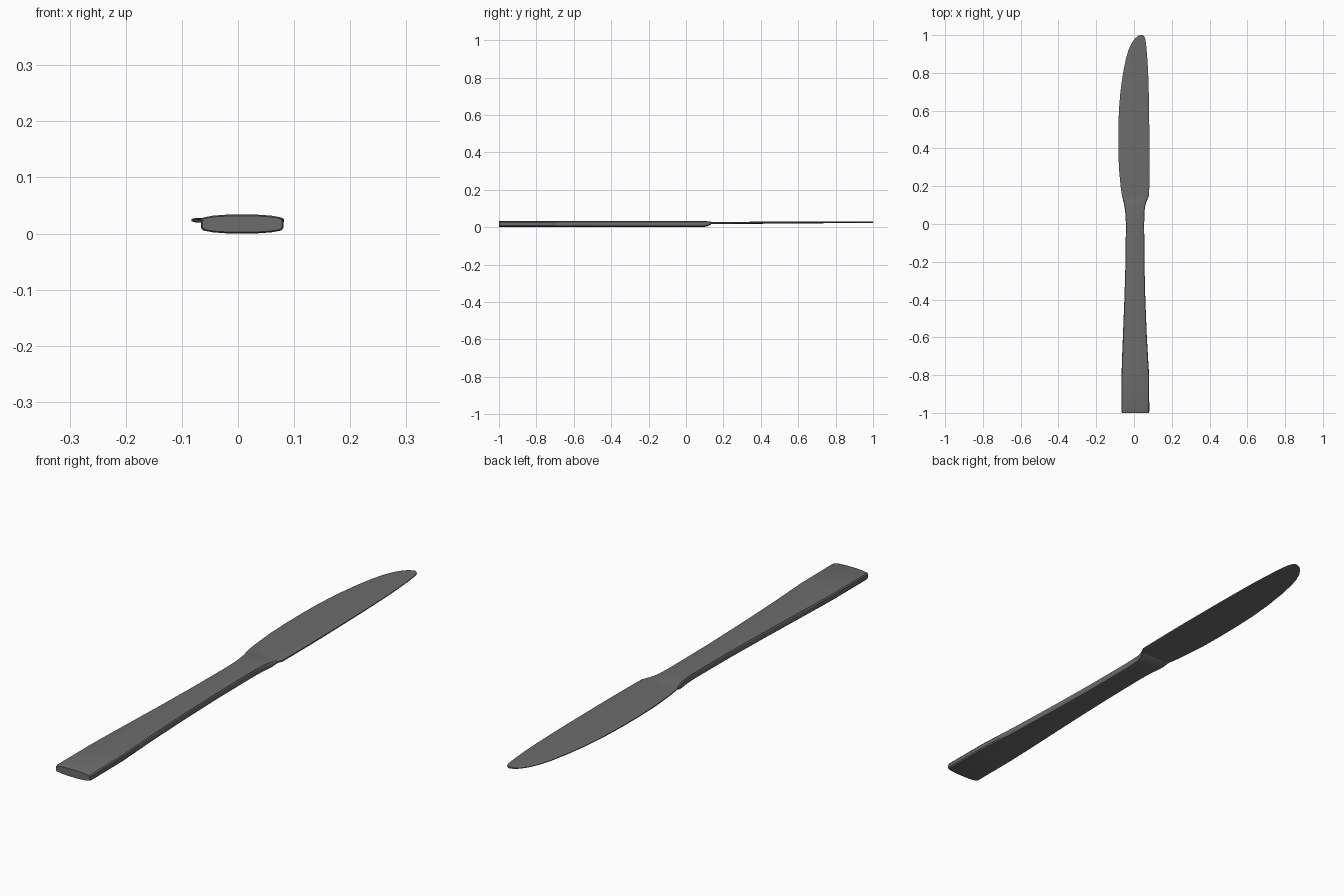
import bpy, bmesh

if "Cube" in bpy.data.objects:
    bpy.data.objects.remove(bpy.data.objects["Cube"])

# Dark steel
steel = bpy.data.materials.new("dark_steel")
steel.diffuse_color = (0.15, 0.15, 0.15, 1)
steel.use_nodes = True
steel.node_tree.nodes["Principled BSDF"].inputs["Base Color"].default_value = steel.diffuse_color

# Rounded flat cross-section in unit coordinates
QUARTER = [(1.0, 0.4), (0.95, 0.68), (0.7, 0.88), (0.3, 1.0)]
TOP = QUARTER + [(-u, v) for u, v in reversed(QUARTER)]
SECTION = TOP + [(u, -v) for u, v in reversed(TOP)]


def loft(name, stations, cap_start=False, cap_end=False):
    """Station: y, left x, right x, mid z, half thickness left, half thickness right."""
    bm = bmesh.new()
    rings = []
    for y, x0, x1, z, tl, tr in stations:
        ring = []
        for u, v in SECTION:
            f = (u + 1) / 2
            ring.append(bm.verts.new((x0 + (x1 - x0) * f, y, z + v * (tl + (tr - tl) * f))))
        rings.append(ring)
    n = len(SECTION)
    for a, b in zip(rings, rings[1:]):
        for i in range(n):
            j = (i + 1) % n
            bm.faces.new((a[i], a[j], b[j], b[i]))
    if cap_start:
        bm.faces.new(list(reversed(rings[0])))
    if cap_end:
        bm.faces.new(rings[-1])
    bmesh.ops.recalc_face_normals(bm, faces=bm.faces)
    me = bpy.data.meshes.new(name)
    bm.to_mesh(me)
    bm.free()
    me.materials.append(steel)
    ob = bpy.data.objects.new(name, me)
    bpy.context.collection.objects.link(ob)
    bpy.ops.object.select_all(action='DESELECT')
    ob.select_set(True)
    bpy.context.view_layer.objects.active = ob
    bpy.ops.object.shade_smooth_by_angle(angle=0.6)
    return ob


joint = (0.135, -0.060, 0.073, 0.0225, 0.0055, 0.007)

# Handle: waisted bar that thins down into the blade
T = 0.017
outline = [(-0.992, -0.066, 0.081), (-0.8, -0.066, 0.080), (-0.7, -0.063, 0.074),
           (-0.6, -0.059, 0.068), (-0.4, -0.051, 0.060), (-0.2, -0.045, 0.055),
           (0.0, -0.043, 0.054), (0.05, -0.045, 0.055), (0.09, -0.050, 0.058)]
handle = [(-1.0, -0.063, 0.078, T, 0.0145, 0.0145)]
handle += [(y, a, b, T, T, T) for y, a, b in outline]
handle += [(0.115, -0.055, 0.065, 0.018, 0.0135, 0.0135), joint]
loft("handle", handle, cap_start=True)

# Blade: straight back on the right, curved thin cutting edge on the left
blade_outline = [(0.15, -0.064, 0.080), (0.2, -0.071, 0.081), (0.3, -0.080, 0.082),
                 (0.4, -0.083, 0.082), (0.5, -0.083, 0.081), (0.6, -0.080, 0.080),
                 (0.7, -0.072, 0.078), (0.8, -0.058, 0.075), (0.87, -0.044, 0.071),
                 (0.92, -0.030, 0.067), (0.96, -0.011, 0.063), (0.982, 0.005, 0.059),
                 (0.994, 0.019, 0.053), (1.0, 0.032, 0.045)]
blade = [joint]
for y, a, b in blade_outline:
    k = (y - 0.15) / 0.85
    blade.append((y, a, b, 0.0225 + 0.004 * k, 0.005 - 0.002 * k, 0.007 - 0.0035 * k))
loft("blade", blade, cap_end=True)
